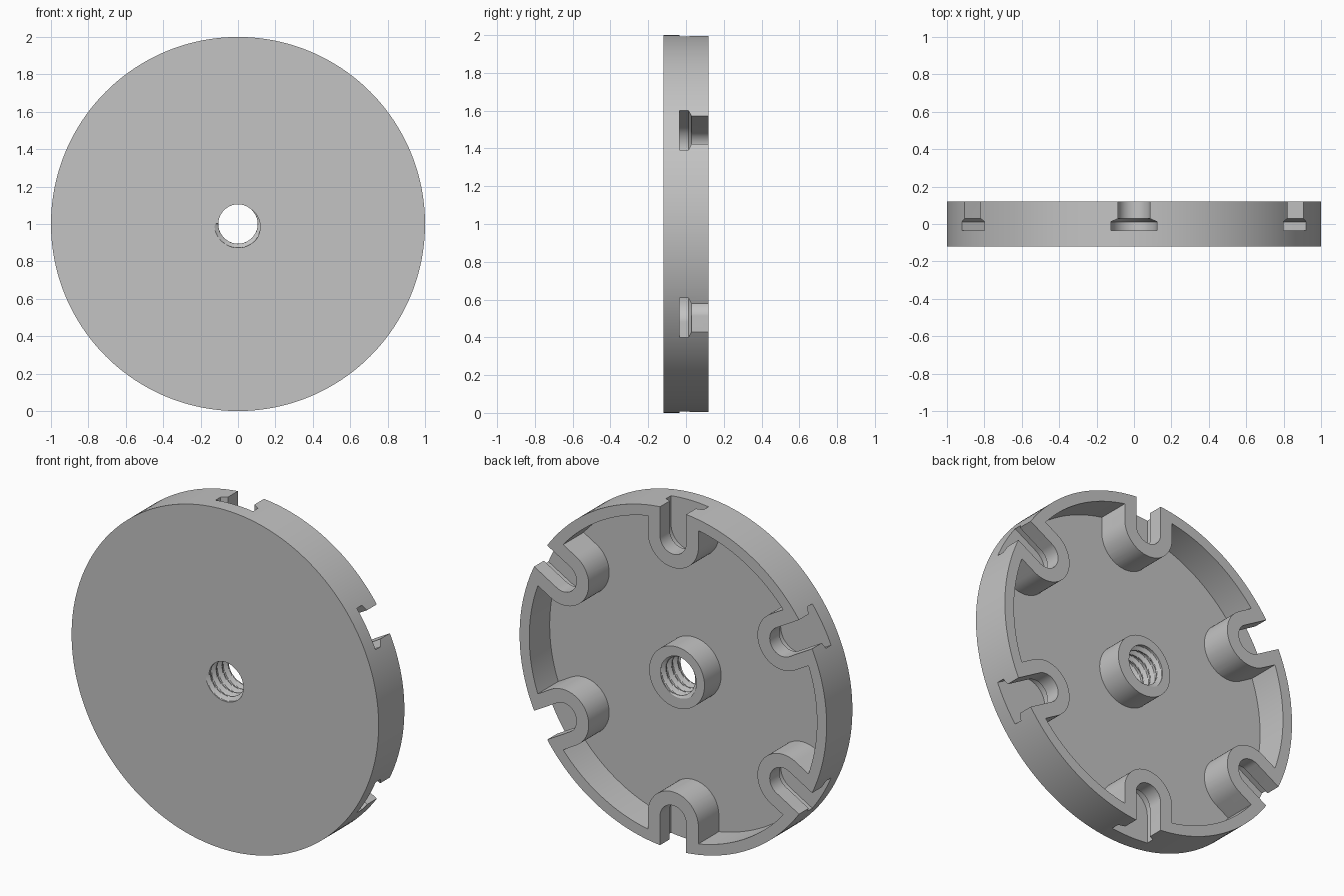
import bpy, bmesh
from math import pi, cos, sin, tau

cube = bpy.data.objects.get("Cube")
if cube:
    bpy.data.objects.remove(cube, do_unlink=True)

FRONT, BACK, FLOOR, HUB_TOP = -0.12, 0.12, -0.07, 0.085
BORE, GROOVE, PITCH = 0.105, 0.022, 0.055
SLOT_CENTRE = 0.825
SEGMENTS, ROWS = 192, 60

grey = bpy.data.materials.new("plain grey")
grey.use_nodes = True
grey.diffuse_color = (0.55, 0.55, 0.55, 1)
grey.node_tree.nodes["Principled BSDF"].inputs["Base Color"].default_value = grey.diffuse_color


def finish(name, bm):
    bmesh.ops.recalc_face_normals(bm, faces=bm.faces)
    mesh = bpy.data.meshes.new(name)
    bm.to_mesh(mesh)
    bm.free()
    mesh.materials.append(grey)
    obj = bpy.data.objects.new(name, mesh)
    bpy.context.collection.objects.link(obj)
    return obj


def bridge(bm, a, b):
    for i in range(len(a)):
        j = (i + 1) % len(a)
        bm.faces.new((a[i], a[j], b[j], b[i]))


def thread_depth(angle, y):
    """Depth of the helical groove in the bore."""
    start = FRONT - 0.012 + PITCH * (((angle - pi) % tau) / tau)
    turn = max(0, round((y - start) / PITCH))
    distance = abs(y - start - turn * PITCH)
    return GROOVE * min(1, max(0, (0.023 - distance) / 0.013))


# Dish: rim, floor, hub and threaded bore as one revolved profile
def make_dish():
    bm = bmesh.new()
    profile = [(1, FRONT), (1, BACK), (0.937, BACK), (0.937, FLOOR),
               (0.18, FLOOR), (0.18, HUB_TOP)]
    rings = []
    angles = [tau * i / SEGMENTS for i in range(SEGMENTS)]
    for r, y in profile:
        rings.append([bm.verts.new((r * cos(a), y, 1 + r * sin(a))) for a in angles])
    for row in range(ROWS + 1):
        y = HUB_TOP + (FRONT - HUB_TOP) * row / ROWS
        ring = []
        for a in angles:
            r = BORE + thread_depth(a, y)
            ring.append(bm.verts.new((r * cos(a), y, 1 + r * sin(a))))
        rings.append(ring)
    for i, ring in enumerate(rings):
        bridge(bm, ring, rings[(i + 1) % len(rings)])
    return finish("slotted_dish", bm)


# Six radial U-shaped solids, lofted through (depth, half width) levels
def make_radial_solids(name, levels, outer_end):
    bm = bmesh.new()
    for k in range(6):
        turn = pi / 6 + k * pi / 3
        loops = []
        for y, r in levels:
            outline = [(outer_end, r)]
            for i in range(33):
                a = pi / 2 + pi * i / 32
                outline.append((SLOT_CENTRE + r * cos(a), r * sin(a)))
            outline.append((outer_end, -r))
            loops.append([bm.verts.new((u * cos(turn) - v * sin(turn), y,
                                        1 + u * sin(turn) + v * cos(turn)))
                          for u, v in outline])
        for a, b in zip(loops, loops[1:]):
            bridge(bm, a, b)
        bm.faces.new(loops[0])
        bm.faces.new(loops[-1])
    return finish(name, bm)


def combine(target, tool, operation):
    tool.hide_render = True
    mod = target.modifiers.new(operation.lower(), "BOOLEAN")
    mod.operation = operation
    mod.solver = "EXACT"
    mod.object = tool
    bpy.ops.object.modifier_apply(modifier=mod.name)
    bpy.data.objects.remove(tool, do_unlink=True)


dish = make_dish()
bpy.ops.object.select_all(action="DESELECT")
dish.select_set(True)
bpy.context.view_layer.objects.active = dish

# Bosses around the slots
bosses = make_radial_solids("slot_bosses", [(-0.1, 0.165), (BACK, 0.165)], 0.96)
combine(dish, bosses, "UNION")

# Undercut slots: wide at the bottom, narrow at the back opening
slots = make_radial_solids("slot_cutters", [(-0.035, 0.122), (0.012, 0.122),
                                            (0.03, 0.085), (0.2, 0.085)], 1.2)
combine(dish, slots, "DIFFERENCE")

bpy.ops.object.shade_smooth_by_angle(angle=pi / 6)
